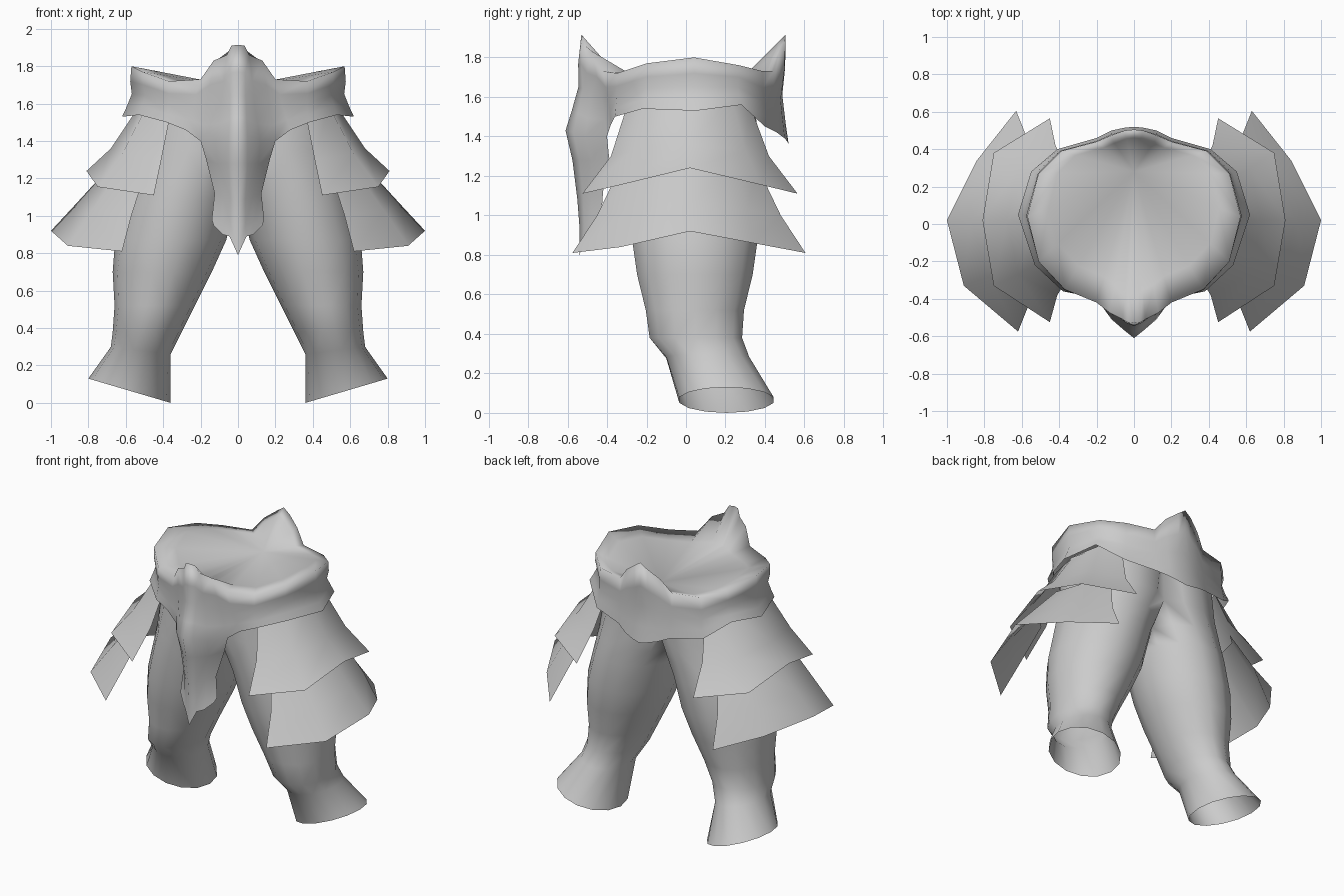
import bpy
import bmesh
import math
from mathutils import Vector

mat = bpy.data.materials.new("plain grey")
mat.diffuse_color = (0.6, 0.6, 0.6, 1)


def finish(name, parts):
    """Weld (verts, faces) parts into a smooth half mesh, mirrored across x = 0."""
    bm = bmesh.new()
    for verts, faces in parts:
        vs = [bm.verts.new(v) for v in verts]
        for f in faces:
            # drop the hidden wall lying on the mirror plane
            if any(vs[i].co.x > 1e-4 for i in f):
                bm.faces.new([vs[i] for i in f])
    bmesh.ops.remove_doubles(bm, verts=bm.verts[:], dist=0.001)
    loose = [v for v in bm.verts if not v.link_faces]
    bmesh.ops.delete(bm, geom=loose, context='VERTS')
    for f in bm.faces:
        f.smooth = True
    me = bpy.data.meshes.new(name)
    bm.to_mesh(me)
    bm.free()
    me.materials.append(mat)
    ob = bpy.data.objects.new(name, me)
    bpy.context.collection.objects.link(ob)
    m = ob.modifiers.new("mirror", 'MIRROR')
    m.use_clip = True
    m.merge_threshold = 0.002
    return ob


def grid(rows, closed=False):
    """Skin rows of points, listed from the bottom row to the top row."""
    n = len(rows[0])
    verts = [p for row in rows for p in row]
    faces = []
    for r in range(len(rows) - 1):
        for c in range(n if closed else n - 1):
            d = (c + 1) % n
            faces.append((r * n + c, r * n + d, (r + 1) * n + d, (r + 1) * n + c))
    return verts, faces


# Trouser legs joined at the crotch: z, centre x, centre y, radius x, radius y, tilt
leg_rings = [
    (0.065, 0.58, 0.205, 0.22, 0.245, 0.295),
    (0.28, 0.52, 0.11, 0.16, 0.215, 0.12),
    (0.38, 0.485, 0.05, 0.185, 0.24, 0.0),
    (0.52, 0.445, 0.045, 0.215, 0.255, 0.0),
    (0.70, 0.405, 0.045, 0.265, 0.30, 0.0),
    (0.87, 0.36, 0.045, 0.297, 0.325, 0.0),
    (1.08, 0.305, 0.04, 0.297, 0.34, 0.0),
    (1.20, 0.26, 0.035, 0.315, 0.34, 0.0),
    (1.35, 0.19, 0.03, 0.365, 0.34, 0.0),
    (1.58, 0.16, 0.03, 0.38, 0.33, 0.0),
]
SIDES = 14
rows = []
for z, cx, cy, rx, ry, tilt in leg_rings:
    ring = []
    for i in range(SIDES):
        a = math.tau * i / SIDES
        dx = rx * math.cos(a)
        ring.append((max(0.0, cx + dx), cy + ry * math.sin(a), z + tilt * dx))
    rows.append(ring)
finish("trouser_legs", [grid(rows, closed=True)])

# Wide belt: rim and hem points from front to back
rim = [(0, -.53, 1.915), (.035, -.525, 1.91), (.06, -.51, 1.86), (.13, -.475, 1.83),
       (.20, -.42, 1.73), (.37, -.35, 1.72), (.51, -.20, 1.77), (.57, .04, 1.80),
       (.51, .27, 1.76), (.39, .39, 1.73), (.20, .44, 1.73), (.13, .47, 1.82),
       (.05, .50, 1.88), (0, .505, 1.915)]
hem = [(0, -.61, 1.43), (.05, -.57, 1.42), (.12, -.51, 1.40), (.20, -.40, 1.40),
       (.28, -.38, 1.46), (.38, -.36, 1.50), (.53, -.22, 1.54), (.62, .05, 1.53),
       (.55, .28, 1.56), (.41, .40, 1.45), (.20, .46, 1.42), (.12, .50, 1.39),
       (.05, .515, 1.37), (0, .52, 1.36)]
rows = []
for t, pull in ((1, 0), (.8, .025), (.55, .05), (.3, .015), (0, 0)):
    row = []
    for a, b in zip(rim, hem):
        p = Vector(a).lerp(Vector(b), t)
        k = 1 - pull * (1 if a[0] > .5 or a[0] < .1 else .3)
        row.append((p.x * k, p.y * k, p.z))
    rows.append(row)

# Sunken waist surface fanning from a low point near the back
apex = Vector((0, .28, 1.69))
inner = []
for a in rim:
    p = Vector(a).lerp(apex, .2)
    if p.y < -.25:
        p.z = min(p.z, 1.715)
    inner.append(tuple(p))
rows.append(inner)
n = len(rim)
cover = (inner + [tuple(apex)], [(i, i + 1, n) for i in range(n - 1)])

# Folded front cloth hanging from the belt
cloth = grid([
    [(0, -.54, .79), (.045, -.52, .89), (.08, -.49, .90), (.13, -.45, .95)],
    [(0, -.54, .95), (.04, -.515, .96), (.08, -.48, .96), (.14, -.43, .98)],
    [(0, -.55, 1.08), (.04, -.52, 1.09), (.08, -.48, 1.10), (.125, -.42, 1.12)],
    [(0, -.575, 1.28), (.05, -.54, 1.28), (.11, -.48, 1.28), (.17, -.39, 1.30)],
    hem[:4],
])
finish("belt_and_front_cloth", [grid(rows), cover, cloth])

# Two layers of flared hip plates, points from front to back
finish("upper_hip_plates", [grid([
    [(.45, -.525, 1.11), (.75, -.33, 1.155), (.81, .02, 1.24), (.75, .38, 1.155), (.45, .565, 1.11)],
    [(.41, -.38, 1.30), (.62, -.27, 1.33), (.68, .02, 1.36), (.62, .30, 1.33), (.42, .42, 1.30)],
    [(.36, -.30, 1.55), (.485, -.19, 1.59), (.52, .02, 1.60), (.48, .23, 1.60), (.37, .32, 1.57)],
])])
finish("lower_hip_plates", [grid([
    [(.62, -.575, .81), (.91, -.33, .84), (1.0, .02, .92), (.84, .34, .86), (.63, .605, .81)],
    [(.57, -.45, 1.0), (.78, -.28, 1.03), (.87, .02, 1.06), (.76, .31, 1.03), (.58, .48, 1.0)],
    [(.49, -.33, 1.25), (.60, -.22, 1.28), (.66, .02, 1.29), (.60, .25, 1.28), (.49, .36, 1.25)],
])])
